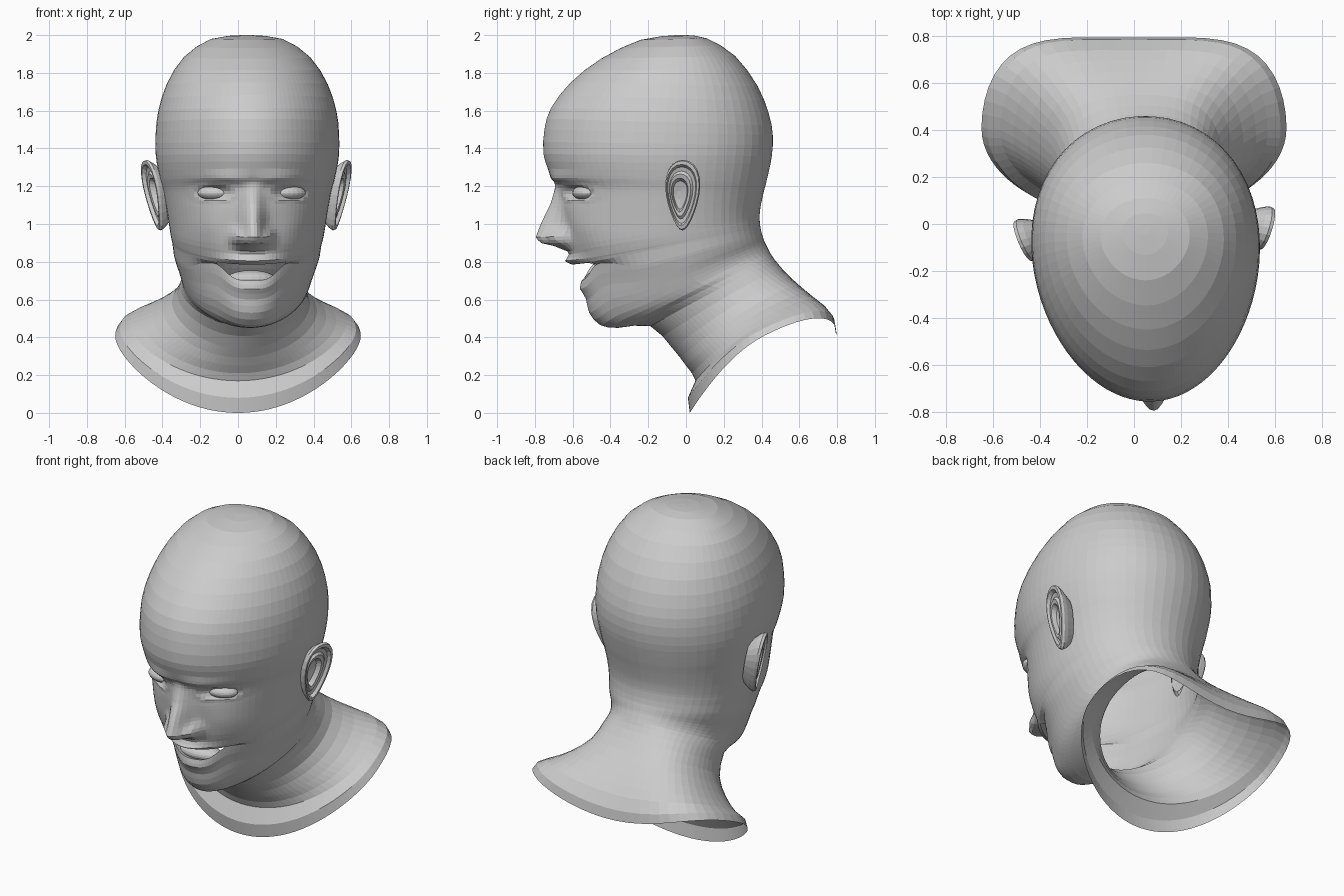
import bpy, bmesh, math
from mathutils import Vector, Matrix

if "Cube" in bpy.data.objects:
    bpy.data.objects.remove(bpy.data.objects["Cube"])

# Loft keys: front y, front z, back y, back z, half width, side lift, steps to next key
SKULL = [(-.05, 2.0, .0, 2.0, .025, 0, 2), (-.24, 1.975, .11, 1.983, .19, 0, 2),
         (-.45, 1.875, .26, 1.89, .335, 0, 2), (-.61, 1.75, .38, 1.73, .427, 0, 2),
         (-.715, 1.615, .44, 1.58, .472, 0, 2), (-.75, 1.5, .46, 1.47, .485, 0, 2),
         (-.755, 1.37, .455, 1.36, .485, 0, 3)]
FACE = [(-.718, 1.26, .43, 1.24, .465, 0, 5), (-.682, 1.19, .41, 1.16, .445, 0, 9),
        (-.655, 1.03, .395, 1.09, .425, 0, 8), (-.63, .885, .39, 1.04, .41, 0, 2),
        (-.612, .84, .391, 1.015, .404, 0, 2), (-.592, .805, .393, .995, .398, 0, 2),
        (-.58, .785, .395, .98, .394, 0, 1), (-.55, .70, .40, .955, .387, 0, 2),
        (-.54, .655, .405, .94, .38, 0, 2), (-.527, .60, .41, .925, .37, 0, 2),
        (-.513, .53, .417, .905, .355, 0, 2), (-.455, .465, .427, .885, .342, 0, 2)]
NECK = [(-.36, .45, .44, .86, .335, 0, 2), (-.19, .46, .47, .81, .335, .01, 2),
        (-.07, .34, .55, .72, .365, .035, 2), (0, .25, .65, .63, .46, .06, 2),
        (.05, .17, .74, .54, .57, .11, 1), (.01, .08, .785, .47, .625, .165, 1),
        (.02, 0, .795, .41, .65, .2, 1)]
KEYS = SKULL + FACE + NECK
UPPER = len(SKULL) + 6          # key of the upper lip edge
LOWER = UPPER + 1               # key of the lower lip edge
JAW = len(SKULL) + len(FACE)
SEG = 76


def catmull(p, q, r, s, t):
    return [.5 * (2 * b + (c - a) * t + (2 * a - 5 * b + 4 * c - d) * t * t
                  + (3 * b - a - 3 * c + d) * t ** 3) for a, b, c, d in zip(p, q, r, s)]


def gauss(a, b=0.0):
    return math.exp(-a * a - b * b)


def pose(v, w=1.0):
    """Turn the head slightly to one side on the straight neck."""
    return Matrix.Rotation(.05 * w, 3, 'Z') @ Vector(v) + Vector((.045 * w, 0, 0))


# Nose ridge: height, projection, half width
NOSE = [(1.22, 0, .05), (1.1, .055, .055), (1.0, .12, .06), (.93, .158, .07),
        (.9, .14, .07), (.875, .03, .065), (.85, 0, .06)]


def sculpt(v, t):
    """Push the smooth loft into nose, sockets, lids, brows, lips and smile."""
    x, y, z = abs(v.x), v.y, v.z
    if y > -.2:
        return v
    fade = min(1, (-.2 - y) / .2)
    for (z0, d0, w0), (z1, d1, w1) in zip(NOSE, NOSE[1:]):
        if z1 < z <= z0:
            f = (z0 - z) / (z0 - z1)
            y -= (d0 + (d1 - d0) * f) * math.exp(-(x / (w0 + (w1 - w0) * f)) ** 2.4)
    y -= .055 * gauss((x - .085) / .03, (z - .93) / .04)
    y += .042 * gauss((x - .2) / .1, (z - 1.17) / .045)
    lid = math.hypot((x - .2) / .085, (z - 1.165) / .036)
    y -= .01 * gauss((lid - 1.2) / .35)
    y -= .018 * gauss((x - .15) / .12, (z - 1.24) / .03)
    y -= .015 * gauss((x - .24) / .09, (z - .98) / .09)
    if t <= UPPER:
        y -= .052 * gauss((t - UPPER + .8) / .9, x / .16)
    else:
        y -= .022 * gauss((t - LOWER - .9) / .7, x / .14)
        smile = gauss((x - .19) / (.07 if x < .19 else .13)) * fade
        z += .07 * smile * max(0, 1 - (t - LOWER) / 5)
    return Vector((v.x, y, z))


def finish(name, bm):
    me = bpy.data.meshes.new(name)
    bm.to_mesh(me)
    bm.free()
    ob = bpy.data.objects.new(name, me)
    bpy.context.collection.objects.link(ob)
    return ob


# Head and neck: one open loft of tilted rings
angles = []
for i in range(SEG):
    u = -1 + 2 * i / SEG
    angles.append(math.pi * (.45 * u + .55 * u * abs(u)))
bm = bmesh.new()
rings, mouth_row = [], None
for k, key in enumerate(KEYS):
    p, r = KEYS[max(k - 1, 0)], KEYS[min(k + 1, len(KEYS) - 1)]
    s = KEYS[min(k + 2, len(KEYS) - 1)]
    if k == UPPER:
        mouth_row = len(rings)
    for j in range(key[6]):
        t = j / key[6]
        fy, fz, by, bz, w, lift = catmull(p[:6], key[:6], r[:6], s[:6], t)
        turn = min(1, max(0, 1 - (k + t - JAW) / 4))
        taper = .13 * gauss((k + t - JAW + 1.5) / 3)       # narrower chin
        ring = []
        for a in angles:
            sn, cs = math.sin(a), math.cos(a)
            f = (1 - cs) / 2 + .05 * turn * sn * sn       # egg shape
            f += .28 * (1 - turn) * sn * sn * max(0, -cs)  # square shoulders
            x = w * sn * (1 - taper * max(0, cs))
            v = Vector((x, fy + (by - fy) * f, fz + (bz - fz) * f + lift * sn * sn))
            ring.append(bm.verts.new(pose(sculpt(v, k + t), turn)))
        rings.append(ring)
bm.faces.new(rings[0])
for n, (a, b) in enumerate(zip(rings, rings[1:])):
    for i in range(SEG):
        j = (i + 1) % SEG
        mid = abs(.39 * math.sin((angles[i] + angles[j]) / 2))
        if n == mouth_row and mid < .185 and abs(angles[i]) < 1:
            continue
        bm.faces.new((a[i], b[i], b[j], a[j]))

# Inner lips: the rim of the mouth turned inward
gap = [i for i in range(SEG) if abs(angles[i]) < 1 and abs(.39 * math.sin(angles[i])) < .19]
for row, dz, depth in ((mouth_row, .01, .09), (mouth_row + 1, -.02, .07)):
    rim = [rings[row][i] for i in gap]
    inner = [bm.verts.new(v.co + Vector((0, depth, dz))) for v in rim]
    for i in range(len(rim) - 1):
        quad = (rim[i], inner[i], inner[i + 1], rim[i + 1])
        bm.faces.new(quad if row == mouth_row else quad[::-1])
finish("head_and_neck", bm)


def ellipsoid(name, centre, size, turn=0.0):
    bm = bmesh.new()
    bmesh.ops.create_uvsphere(bm, u_segments=20, v_segments=12, radius=1)
    rot = Matrix.Rotation(turn, 3, 'Z')
    for v in bm.verts:
        v.co = pose(Vector(centre) + rot @ Vector([a * b for a, b in zip(v.co, size)]))
    return finish(name, bm)


# Ear: nested teardrop outlines (scale, outward offset) from root to rim to bowl
EAR = [(.68, -.075), (.92, -.02), (1, .01), (.97, .028), (.87, .03), (.8, .008),
       (.68, .004), (.6, .018), (.48, .014), (.4, -.02), (.12, -.03)]


def ear(name, side):
    bm = bmesh.new()
    loops = []
    for n, (s, c) in enumerate(EAR):
        loop = []
        for i in range(24):
            a = 2 * math.pi * i / 24
            back = s * .1 * math.cos(a) * (.86 + .3 * math.sin(a))
            back -= .03 * (1 - s) if n > 2 else 0
            up = s * .187 * math.sin(a)
            x = .485 + .35 * back + .2 * up + .8 * c
            loop.append(bm.verts.new(pose((side * x, -.04 + back - .2 * c, 1.153 + up))))
        loops.append(loop)
    for a, b in zip(loops, loops[1:]):
        for i in range(24):
            j = (i + 1) % 24
            bm.faces.new((a[i], a[j], b[j], b[i]))
    bm.faces.new(loops[-1])
    if side < 0:
        bmesh.ops.reverse_faces(bm, faces=bm.faces[:])
    finish(name, bm)


# Eyes and ears on both sides, tongue in the open mouth
for side, label in ((-1, "left"), (1, "right")):
    ellipsoid("eye_" + label, (side * .2, -.552, 1.165), (.09, .055, .038), side * .3)
    ear("ear_" + label, side)
ellipsoid("tongue", (0, -.46, .71), (.13, .075, .045))
